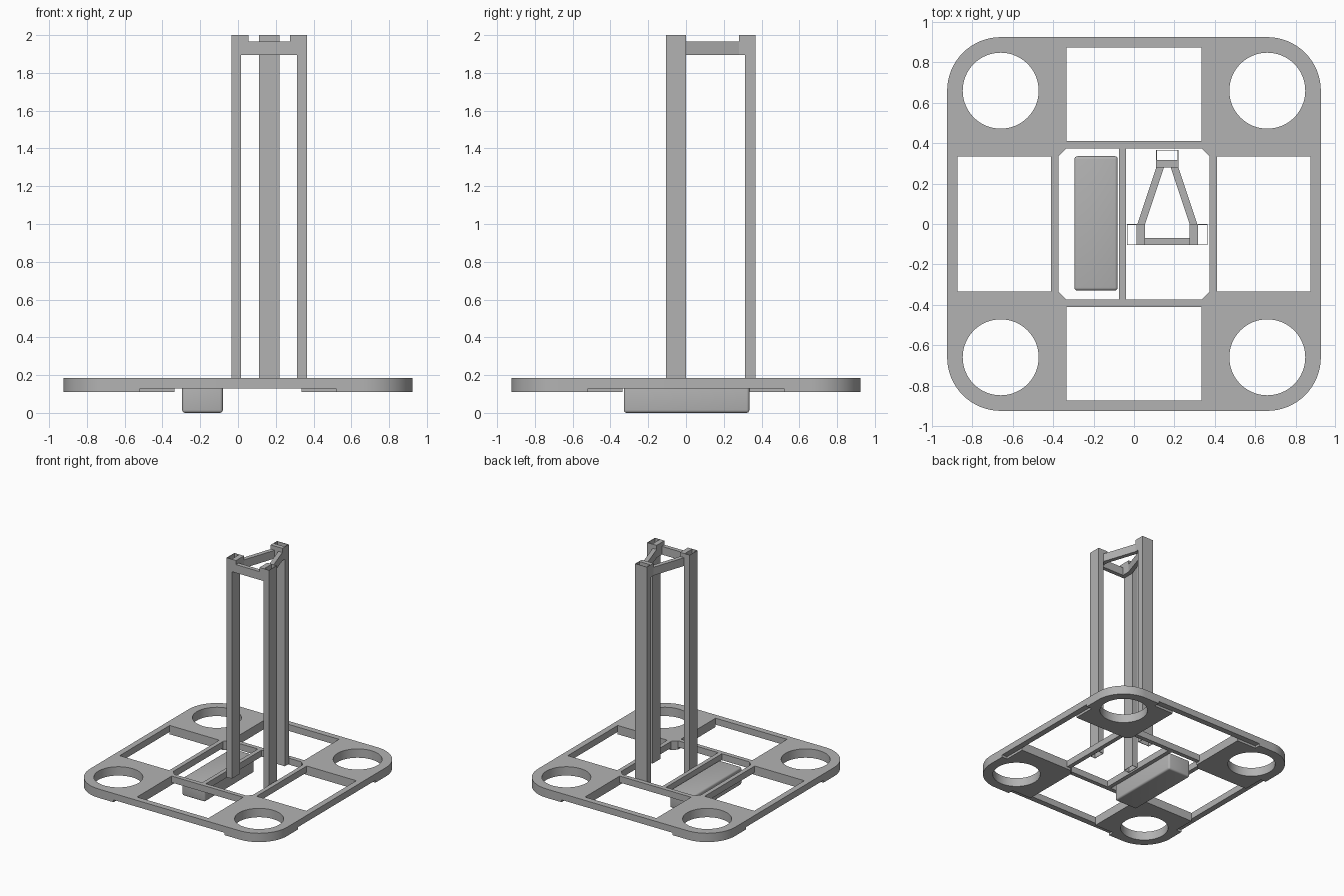
import bpy, bmesh
from math import sin, cos, pi

cube = bpy.data.objects.get("Cube")
if cube:
    bpy.data.objects.remove(cube, do_unlink=True)

grey = bpy.data.materials.new("plain grey")
grey.use_nodes = True
GREY = (0.45, 0.45, 0.45, 1)
grey.diffuse_color = GREY
grey.node_tree.nodes["Principled BSDF"].inputs["Base Color"].default_value = GREY


def finish(name, bm):
    bmesh.ops.recalc_face_normals(bm, faces=bm.faces[:])
    mesh = bpy.data.meshes.new(name)
    bm.to_mesh(mesh)
    bm.free()
    mesh.materials.append(grey)
    ob = bpy.data.objects.new(name, mesh)
    bpy.context.collection.objects.link(ob)
    bpy.ops.object.select_all(action='DESELECT')
    ob.select_set(True)
    bpy.context.view_layer.objects.active = ob
    bpy.ops.object.shade_smooth_by_angle(angle=0.5)
    return ob


def slab(name, loops, z0, z1):
    """Extrude an outline, with any further loops as holes."""
    bm = bmesh.new()
    edges = []
    for loop in loops:
        vs = [bm.verts.new((x, y, z0)) for x, y in loop]
        edges += [bm.edges.new((vs[i - 1], vs[i])) for i in range(len(vs))]
    bmesh.ops.triangle_fill(bm, use_beauty=True, edges=edges, normal=(0, 0, 1))
    res = bmesh.ops.extrude_face_region(bm, geom=bm.faces[:], use_keep_orig=True)
    top = [g for g in res["geom"] if isinstance(g, bmesh.types.BMVert)]
    bmesh.ops.translate(bm, vec=(0, 0, z1 - z0), verts=top)
    return finish(name, bm)


def rect(x0, x1, y0, y1):
    return [(x0, y0), (x1, y0), (x1, y1), (x0, y1)]


def arc(cx, cy, r, a0, a1, n):
    return [(cx + r * cos(a0 + (a1 - a0) * i / n),
             cy + r * sin(a0 + (a1 - a0) * i / n)) for i in range(n + 1)]


def circle(cx, cy, r, n=64):
    return arc(cx, cy, r, 0, 2 * pi, n)[:-1]


EDGE, HOLE, R = 0.925, 0.66, 0.188       # plate half size, hole centre, hole radius
RIM, PAD, RAIL, CORE = 0.875, 0.335, 0.41, 0.373
BOTTOM, STEP, TOP = 0.11, 0.13, 0.185    # plate heights
CHAMFER = CORE - PAD
signs = [(1, 1), (-1, 1), (-1, -1), (1, -1)]

# Upper plate: rounded outline, four holes, four windows and a split centre
outline = []
for k, (sx, sy) in enumerate(signs):
    a = k * pi / 2
    outline += arc(sx * HOLE, sy * HOLE, EDGE - HOLE, a, a + pi / 2, 20)
holes = [circle(sx * HOLE, sy * HOLE, R) for sx, sy in signs]
for s in (-1, 1):
    lo, hi = sorted((s * RAIL, s * RIM))
    holes += [rect(-PAD, PAD, lo, hi), rect(lo, hi, -PAD, PAD)]
for side, inner in ((-1, -0.075), (1, -0.04)):
    holes.append([(inner, -CORE), (side * PAD, -CORE), (side * CORE, -PAD),
                  (side * CORE, PAD), (side * PAD, CORE), (inner, CORE)])
slab("frame_plate", [outline] + holes, STEP, TOP)

# Thicker undersides at the four corners, stepped back along the rim
pad = [(PAD, CORE), (CORE, PAD), (RIM, PAD), (RIM, 0.52), (EDGE, 0.52)]
pad += arc(HOLE, HOLE, EDGE - HOLE, 0, pi / 2, 20)
pad += [(0.52, EDGE), (0.52, RIM), (PAD, RIM)]
for sx, sy in signs:
    name = "corner_pad_" + ("back" if sy > 0 else "front") + ("_left" if sx > 0 else "_right")
    slab(name, [[(x * sx, y * sy) for x, y in pad], circle(sx * HOLE, sy * HOLE, R)],
         BOTTOM, STEP)

# Softly rounded box hanging in the centre opening
bm = bmesh.new()
bmesh.ops.create_cube(bm, size=1)
for v in bm.verts:
    v.co = (-0.188 + v.co.x * 0.215, 0.003 + v.co.y * 0.665, 0.075 + v.co.z * 0.15)
bmesh.ops.bevel(bm, geom=bm.edges[:], offset=0.015, segments=4, profile=0.5,
                affect='EDGES')
finish("battery_box", bm)

# Three thin-walled hollow posts
MID, WALL = 0.165, 0.004


def tube(name, x0, x1, y0, y1):
    slab(name, [rect(x0, x1, y0, y1),
                rect(x0 + WALL, x1 - WALL, y0 + WALL, y1 - WALL)], 0.14, 2.0)


tube("front_post_right", MID - 0.2, MID - 0.148, -0.105, 0)
tube("front_post_left", MID + 0.148, MID + 0.2, -0.105, 0)
tube("back_post", MID - 0.055, MID + 0.055, 0.313, 0.367)

# Brackets and braces tying the post tops together
LOW, HIGH = 1.895, 1.965
slab("back_bracket", [rect(MID - 0.055, MID + 0.055, 0.28, 0.313)], LOW, 2.0)
slab("front_brace", [rect(MID - 0.11, MID + 0.11, -0.105, -0.07)], LOW, HIGH)
for s, side in ((-1, "right"), (1, "left")):
    lo, hi = sorted((MID + s * 0.148, MID + s * 0.11))
    slab("front_bracket_" + side, [rect(lo, hi, -0.105, 0)], LOW, 2.0)
    brace = [(0.148, 0), (0.11, 0), (0.017, 0.28), (0.055, 0.28)]
    slab("side_brace_" + side, [[(MID + s * x, y) for x, y in brace]], LOW, HIGH)
